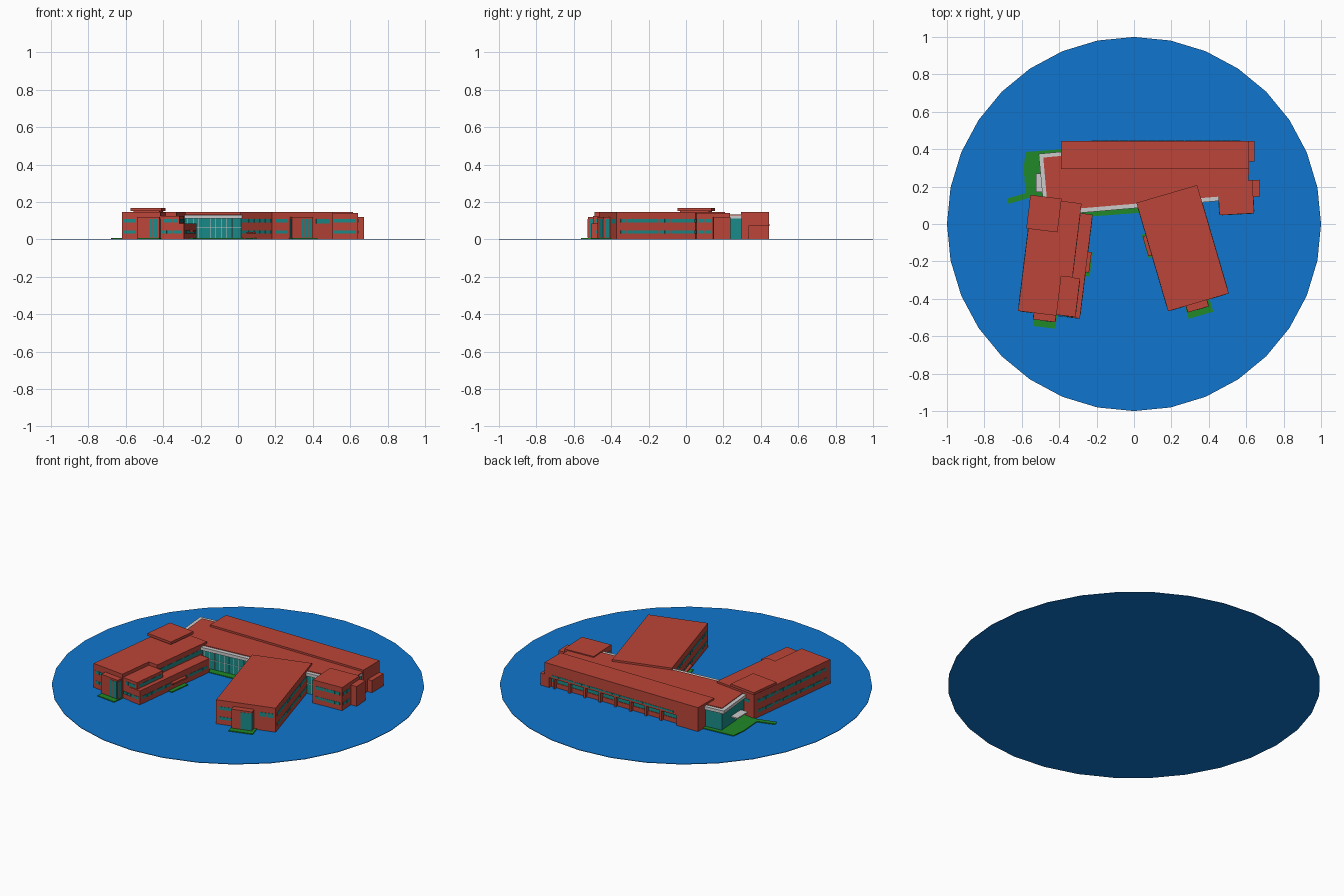
import bpy, bmesh, math
from mathutils import Matrix


def material(name, rgb):
    m = bpy.data.materials.new(name)
    m.diffuse_color = (*rgb, 1)
    return m


RED = material("brick_red", (0.5, 0.06, 0.04))
TEAL = material("teal_glass", (0.01, 0.26, 0.25))
GREEN = material("lawn_green", (0.014, 0.25, 0.02))
BLUE = material("ground_blue", (0.005, 0.18, 0.62))


def frame(x, y, deg):
    return Matrix.Translation((x, y, 0)) @ Matrix.Rotation(math.radians(deg), 4, 'Z')


WORLD = frame(0, 0, 0)
LEFT = frame(-0.62, -0.465, -7)      # origin at the front left corner of the left wing
RIGHT = frame(0.26, -0.129, 16.3)    # origin at the middle of the right wing
EAST = frame(0.545, 0.14, 3)
B = 0.002                            # base of the walls, just inside the ground disc


def finish(name, bm, mat, fr):
    bmesh.ops.recalc_face_normals(bm, faces=bm.faces)
    me = bpy.data.meshes.new(name)
    bm.to_mesh(me)
    bm.free()
    ob = bpy.data.objects.new(name, me)
    ob.matrix_world = fr
    if mat:
        me.materials.append(mat)
    bpy.context.collection.objects.link(ob)


def boxes(name, mat, fr, items):
    """One object from boxes given as (x0, x1, y0, y1, z0, z1)."""
    bm = bmesh.new()
    for x0, x1, y0, y1, z0, z1 in items:
        m = Matrix.Translation(((x0 + x1) / 2, (y0 + y1) / 2, (z0 + z1) / 2))
        m = m @ Matrix.Diagonal((x1 - x0, y1 - y0, z1 - z0, 1))
        bmesh.ops.create_cube(bm, size=1, matrix=m)
    finish(name, bm, mat, fr)


def prism(name, mat, fr, pts, z0, z1):
    bm = bmesh.new()
    f = bm.faces.new([bm.verts.new((x, y, z0)) for x, y in pts])
    r = bmesh.ops.extrude_face_region(bm, geom=[f])
    top = [v for v in r["geom"] if isinstance(v, bmesh.types.BMVert)]
    bmesh.ops.translate(bm, verts=top, vec=(0, 0, z1 - z0))
    finish(name, bm, mat, fr)


def panes(axis, at, a0, a1, z0, z1, n, t=0.0015, gap=0.003):
    """Row of n thin panes along x or y on the wall at the given position."""
    step = (a1 - a0) / n
    out = []
    for i in range(n):
        s, e = a0 + i * step + gap / 2, a0 + (i + 1) * step - gap / 2
        out.append((s, e, at - t, at + t, z0, z1) if axis == 'x'
                   else (at - t, at + t, s, e, z0, z1))
    return out


def two_floors(axis, at, a0, a1, n):
    return (panes(axis, at, a0, a1, 0.032, 0.048, n) +
            panes(axis, at, a0, a1, 0.09, 0.108, n))


# Ground disc
prism("ground_disc", BLUE, WORLD,
      [(math.cos(i * math.pi / 16), math.sin(i * math.pi / 16)) for i in range(32)], 0, 0.003)

# Central hall: glass walls, grey cornice, red roof
prism("hall_glass", TEAL, WORLD,
      [(-0.49, 0.365), (-0.38, 0.375), (0.605, 0.375), (0.605, 0.15), (-0.27, 0.075),
       (-0.47, 0.06)], B, 0.115)
prism("hall_cornice", None, WORLD,
      [(-0.51, 0.375), (-0.38, 0.387), (0.61, 0.38), (0.612, 0.137), (-0.28, 0.06),
       (-0.48, 0.05)], 0.112, 0.13)
prism("hall_roof", RED, WORLD,
      [(-0.485, 0.355), (-0.38, 0.365), (0.615, 0.365), (0.612, 0.16), (-0.27, 0.085),
       (-0.46, 0.07)], 0.128, 0.134)
HALL = frame(-0.27, 0.075, 4.9)
boxes("hall_mullions", None, HALL,
      [(x * 0.03, x * 0.03 + 0.002, -0.002, 0.002, B, 0.112) for x in range(29)] +
      [(0, 0.87, -0.002, 0.002, 0.06, 0.063)])
boxes("west_canopy", None, WORLD, [(-0.525, -0.48, 0.17, 0.27, 0.045, 0.052)])

# North range: red upper floor over a recessed glass ground floor with piers
boxes("north_range", RED, WORLD, [(-0.39, 0.615, 0.295, 0.445, 0.062, 0.145),
                                  (-0.39, 0.615, 0.295, 0.425, B, 0.03),
                                  (0.585, 0.615, 0.295, 0.445, B, 0.07),
                                  (-0.39, -0.25, 0.295, 0.445, B, 0.07)])
boxes("north_glass", TEAL, WORLD,
      [(-0.388, 0.61, 0.30, 0.422, 0.028, 0.064)] +
      panes('x', 0.445, -0.23, 0.57, 0.072, 0.082, 16))
boxes("north_piers", RED, WORLD,
      [(x * 0.1 - 0.15, x * 0.1 - 0.138, 0.42, 0.443, B, 0.064) for x in range(8)])
boxes("north_end_annex", RED, WORLD, [(0.61, 0.643, 0.335, 0.445, B, 0.075)])

# Left wing: tall block, tower, lower front block and side terrace
prism("left_wing", RED, LEFT,
      [(0, 0), (0.207, 0), (0.207, 0.213), (0.267, 0.213), (0.267, 0.612), (0, 0.612)], B, 0.145)
boxes("left_tower", RED, LEFT, [(-0.01, 0.158, 0.443, 0.624, 0.152, 0.167),
                                (0.005, 0.145, 0.455, 0.61, 0.14, 0.153)])
boxes("left_front_block", RED, LEFT, [(0.205, 0.308, 0.005, 0.213, B, 0.125)])
boxes("left_terrace", RED, LEFT, [(0.26, 0.333, 0, 0.56, B, 0.085)])
boxes("left_bay", RED, LEFT, [(0.085, 0.205, -0.035, 0.01, B, 0.12)])
boxes("left_side_porch", RED, LEFT, [(0.33, 0.352, 0.25, 0.36, 0.04, 0.05)])
boxes("left_windows", TEAL, LEFT,
      two_floors('y', 0, 0.03, 0.59, 16) + two_floors('x', 0, 0.01, 0.075, 2) +
      panes('x', -0.035, 0.15, 0.2, 0.01, 0.11, 3) +
      panes('y', 0.085, -0.03, -0.003, 0.01, 0.11, 1) +
      panes('y', 0.205, -0.03, -0.003, 0.01, 0.11, 1) +
      panes('x', 0.005, 0.22, 0.3, 0.09, 0.108, 3) +
      panes('x', 0, 0.215, 0.325, 0.032, 0.048, 4) +
      panes('y', 0.333, 0.02, 0.54, 0.032, 0.048, 14) +
      panes('y', 0.308, 0.02, 0.2, 0.09, 0.108, 5) +
      panes('y', 0.267, 0.23, 0.59, 0.092, 0.115, 10) +
      panes('x', 0.612, 0.03, 0.24, 0.09, 0.108, 5))

# Right wing
boxes("right_wing", RED, RIGHT, [(-0.169, 0.169, -0.302, 0.302, B, 0.145)])
boxes("right_bay", RED, RIGHT, [(-0.07, 0.047, -0.338, -0.29, B, 0.12)])
boxes("right_side_porch", RED, RIGHT, [(-0.188, -0.165, 0.01, 0.12, 0.03, 0.04)])
boxes("right_windows", TEAL, RIGHT,
      two_floors('y', -0.169, -0.28, 0.28, 16) + two_floors('y', 0.169, -0.28, 0.28, 16) +
      two_floors('x', -0.302, -0.155, -0.08, 2) +
      panes('x', -0.338, -0.02, 0.042, 0.01, 0.11, 3) +
      panes('y', 0.047, -0.333, -0.305, 0.01, 0.11, 1) +
      panes('y', -0.07, -0.333, -0.305, 0.01, 0.11, 1) +
      panes('x', -0.302, 0.075, 0.155, 0.085, 0.11, 2))

# East block with stair annex
boxes("east_block", RED, EAST, [(-0.093, 0.093, -0.088, 0.09, B, 0.14)])
boxes("east_annex", RED, EAST, [(0.085, 0.13, 0.0, 0.09, B, 0.12)])
boxes("east_windows", TEAL, EAST,
      two_floors('x', -0.088, -0.08, 0.08, 5) + two_floors('y', 0.093, -0.08, -0.01, 2) +
      two_floors('y', -0.093, -0.08, 0.05, 3))

# Lawns
prism("west_lawn", GREEN, WORLD,
      [(-0.58, 0.385), (-0.38, 0.4), (-0.38, 0.3), (-0.45, 0.1), (-0.56, 0.14), (-0.67, 0.108),
       (-0.68, 0.135), (-0.58, 0.165), (-0.59, 0.3)], B, 0.008)
prism("court_lawn", GREEN, WORLD,
      [(-0.3, 0.035), (0.03, 0.06), (0.03, 0.11), (-0.3, 0.08)], B, 0.008)
boxes("left_lawns", GREEN, LEFT, [(0.09, 0.21, -0.07, 0.01, B, 0.008),
                                  (0.325, 0.358, 0.23, 0.36, B, 0.008)])
boxes("right_lawns", GREEN, RIGHT, [(-0.075, 0.062, -0.372, -0.29, B, 0.008),
                                    (-0.19, -0.16, 0, 0.13, B, 0.008)])
